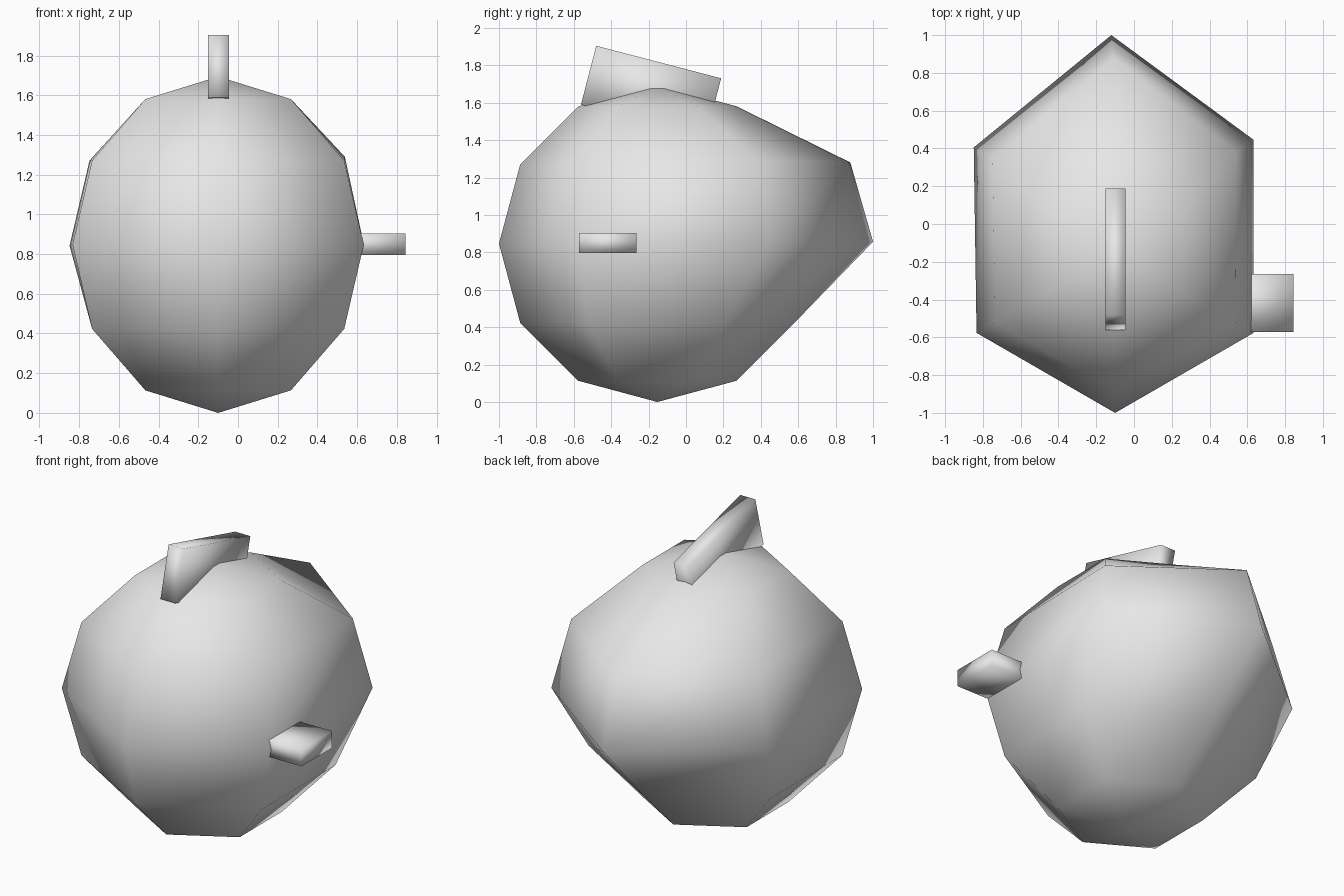
import bpy
import bmesh
from math import sin, cos, pi, radians
from mathutils import Matrix, Vector

cube = bpy.data.objects.get("Cube")
if cube:
    bpy.data.objects.remove(cube, do_unlink=True)

# Single plain colour
grey = bpy.data.materials.new("plain_grey")
grey.use_nodes = True
grey.diffuse_color = (0.8, 0.8, 0.8, 1)
grey.node_tree.nodes["Principled BSDF"].inputs["Base Color"].default_value = (0.8, 0.8, 0.8, 1)


def finish(name, bm):
    """Turn a bmesh into a fully smooth-shaded grey object."""
    bmesh.ops.recalc_face_normals(bm, faces=bm.faces[:])
    for face in bm.faces:
        face.smooth = True
    mesh = bpy.data.meshes.new(name)
    bm.to_mesh(mesh)
    bm.free()
    mesh.materials.append(grey)
    obj = bpy.data.objects.new(name, mesh)
    bpy.context.collection.objects.link(obj)
    return obj


def box(name, centre, size, tilt=0):
    """Box turned about the x axis."""
    bm = bmesh.new()
    matrix = (Matrix.Translation(centre) @ Matrix.Rotation(radians(tilt), 4, "X")
              @ Matrix.Diagonal((*size, 1)))
    bmesh.ops.create_cube(bm, size=1, matrix=matrix)
    return finish(name, bm)


# Body: six-sided sphere whose upper back is pulled outwards
SIDES, BANDS, RADIUS = 6, 6, 0.847
CENTRE = Vector((-0.1, -0.153, 0.847))
# (ring above the base, column anticlockwise from the front): shift
PULLED = {
    (3, 2): (0.0, 0.175, 0.005),
    (3, 3): (-0.02, 0.306, 0.01),
    (3, 4): (-0.015, 0.135, -0.005),
    (4, 2): (0.003, 0.168, 0.02),
    (4, 3): (-0.01, 0.298, 0.01),
    (4, 4): (-0.013, 0.128, 0.0),
}
bm = bmesh.new()
rings = []
for r in range(1, BANDS):
    polar = pi * r / BANDS
    ring = []
    for c in range(SIDES):
        turn = 2 * pi * c / SIDES - pi / 2
        point = Vector((sin(polar) * cos(turn), sin(polar) * sin(turn), -cos(polar)))
        shift = Vector(PULLED.get((r, c), (0, 0, 0)))
        ring.append(bm.verts.new(CENTRE + point * RADIUS + shift))
    rings.append(ring)
bottom = bm.verts.new(CENTRE - Vector((0, 0, RADIUS)))
top = bm.verts.new(CENTRE + Vector((0, 0, RADIUS)))
for c in range(SIDES):
    n = (c + 1) % SIDES
    bm.faces.new((bottom, rings[0][n], rings[0][c]))
    bm.faces.new((top, rings[-1][c], rings[-1][n]))
    for low, high in zip(rings, rings[1:]):
        bm.faces.new((low[c], low[n], high[n], high[c]))
finish("body", bm)

# Tilted crest on top and a small stub on the left side
box("top_crest", (-0.098, -0.187, 1.66), (0.106, 0.69, 0.325), -14.6)
box("side_stub", (0.65, -0.418, 0.85), (0.39, 0.306, 0.108))
